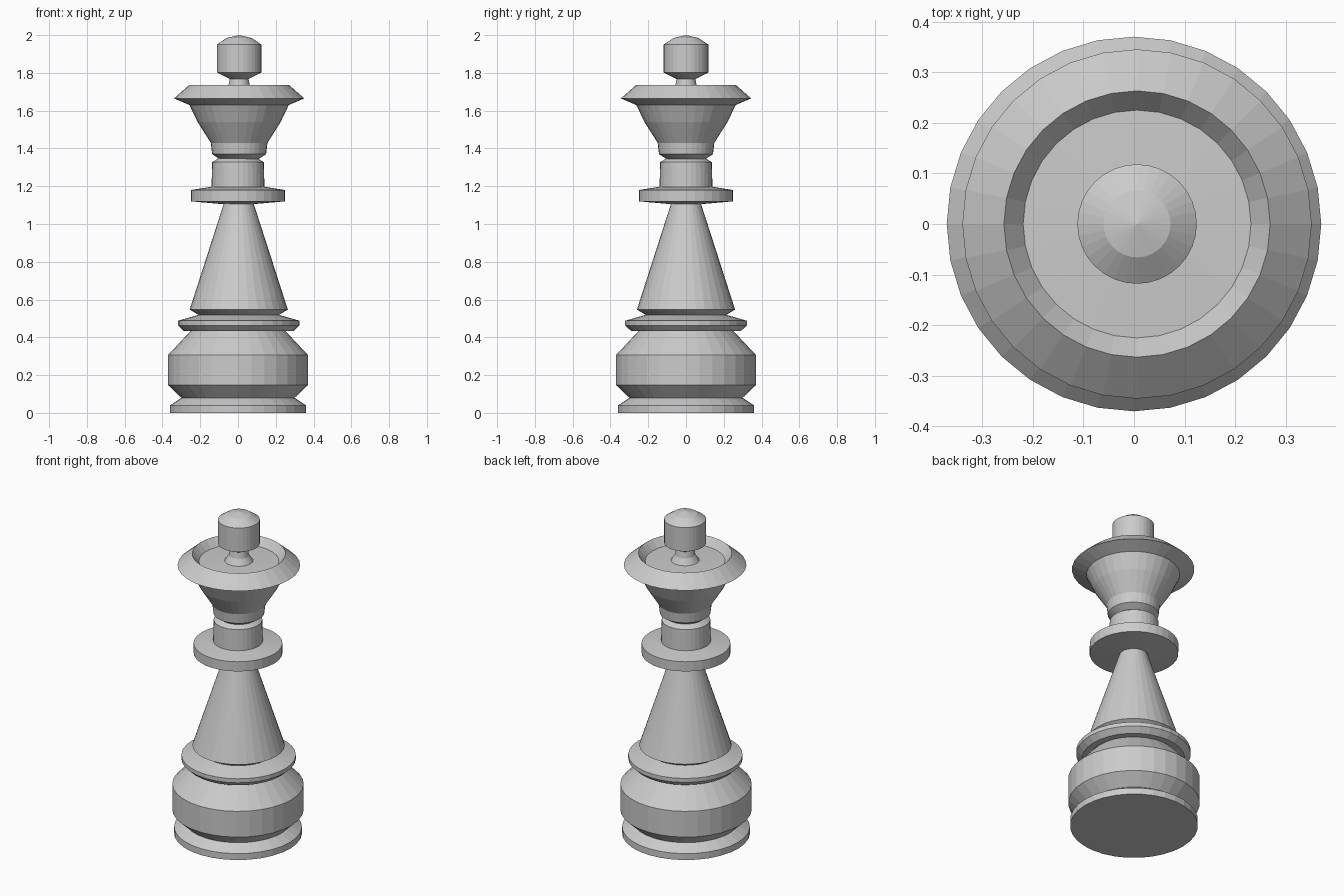
import bpy, bmesh
from math import cos, sin, tau

if "Cube" in bpy.data.objects:
    bpy.data.objects.remove(bpy.data.objects["Cube"])

SIDES = 32


def lathe(name, profile, x=0.0):
    """Revolve (radius, height) points about z; radius 0 closes to a point."""
    bm = bmesh.new()
    rings = []
    for r, z in profile:
        if r == 0:
            rings.append([bm.verts.new((x, 0, z))])
        else:
            rings.append([bm.verts.new((x + r * cos(tau * i / SIDES), r * sin(tau * i / SIDES), z))
                          for i in range(SIDES)])
    for a, b in zip(rings, rings[1:]):
        for i in range(SIDES):
            j = (i + 1) % SIDES
            corners = [a[i % len(a)], a[j % len(a)], b[j % len(b)], b[i % len(b)]]
            bm.faces.new(list(dict.fromkeys(corners)))
    bmesh.ops.recalc_face_normals(bm, faces=bm.faces)
    mesh = bpy.data.meshes.new(name)
    bm.to_mesh(mesh)
    bm.free()
    obj = bpy.data.objects.new(name, mesh)
    bpy.context.collection.objects.link(obj)
    return obj


# Foot plate and wide drum
lathe("base", [(0, 0), (0.36, 0), (0.36, 0.04), (0.30, 0.08), (0.37, 0.147),
               (0.37, 0.307), (0.25, 0.435)])

# Thin ring above the drum
lathe("base_ring", [(0.25, 0.433), (0.29, 0.433), (0.322, 0.463), (0.322, 0.488),
                    (0.21, 0.52)], 0.004)

# Tapered body
lathe("body", [(0.21, 0.517), (0.26, 0.547), (0.08, 1.105)], 0.004)

# Flat collar and neck up to the groove
lathe("collar", [(0.08, 1.105), (0.25, 1.12), (0.25, 1.18), (0.14, 1.197),
                 (0.137, 1.327), (0.105, 1.347)])

# Flared crown with dished top
lathe("crown", [(0.105, 1.345), (0.143, 1.37), (0.15, 1.43), (0.22, 1.54),
                (0.263, 1.63), (0.345, 1.665), (0.263, 1.737), (0.225, 1.69),
                (0.08, 1.695)], 0.006)

# Finial on a short stem
lathe("finial", [(0.08, 1.692), (0.057, 1.73), (0.05, 1.768), (0.118, 1.802),
                 (0.118, 1.95), (0.066, 1.985), (0, 2.0)], 0.006)
